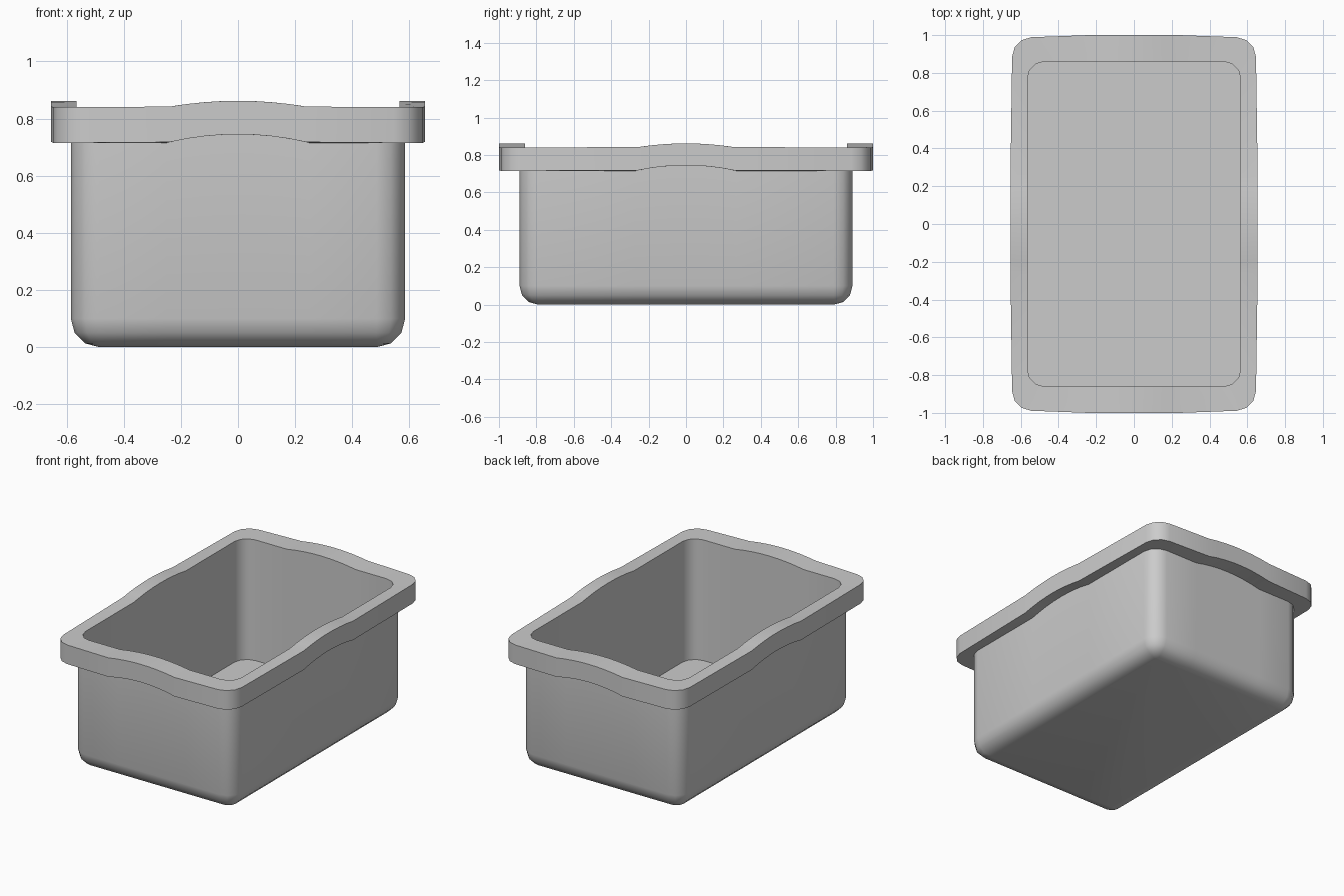
import bpy
import bmesh
import math

default = bpy.data.objects.get("Cube")
if default:
    bpy.data.objects.remove(default, do_unlink=True)

# Plain grey plastic
grey = bpy.data.materials.new("grey_plastic")
grey.use_nodes = True
colour = (0.6, 0.6, 0.6, 1)
grey.diffuse_color = colour
grey.node_tree.nodes["Principled BSDF"].inputs["Base Color"].default_value = colour

CORNER_STEPS = 3
CREST_X, CREST_Y = 0.25, 0.27   # half-lengths of the raised crests


def edge_samples(crest):
    return [crest * k / 4 for k in range(-4, 5)]


def outline(a, b, r, bulge=0.0):
    """Rounded rectangle with extra points along the crests, anticlockwise."""
    pts = []
    sides = [
        ([(a, t) for t in edge_samples(CREST_Y)], (1, 1)),
        ([(-t, b) for t in edge_samples(CREST_X)], (-1, 1)),
        ([(-a, -t) for t in edge_samples(CREST_Y)], (-1, -1)),
        ([(t, -b) for t in edge_samples(CREST_X)], (1, -1)),
    ]
    for i, (side, (sx, sy)) in enumerate(sides):
        pts += side
        for k in range(CORNER_STEPS + 1):
            ang = math.pi / 2 * (i + k / CORNER_STEPS)
            pts.append((sx * (a - r) + r * math.cos(ang),
                        sy * (b - r) + r * math.sin(ang)))
    # Bow the sides slightly outward at their middles
    bowed = []
    for x, y in pts:
        tx = max(0, abs(x) - CREST_X) / (a - CREST_X)
        ty = max(0, abs(y) - CREST_Y) / (b - CREST_Y)
        bowed.append((x - math.copysign(bulge * 0.7 * ty, x),
                      y - math.copysign(bulge * tx, y)))
    return bowed


def crest(x, y):
    """Arched rise at the middle of every side."""
    d = abs(x) / CREST_X if abs(y) > 0.8 else abs(y) / CREST_Y
    return max(0, 1 - d * d)


def ring(bm, a, b, r, z, rise=0.0, bulge=0.0):
    return [bm.verts.new((x, y, z + rise * crest(x, y)))
            for x, y in outline(a, b, r, bulge)]


# Tub: inner floor, inner wall, rim, outer wall and rounded base in one skin
bm = bmesh.new()
rings = [
    ring(bm, 0.565, 0.86, 0.09, 0.05),
    ring(bm, 0.565, 0.86, 0.09, 0.84, 0.022),
    ring(bm, 0.655, 1.0, 0.1, 0.84, 0.022, 0.015),
    ring(bm, 0.655, 1.0, 0.1, 0.715, 0.03, 0.015),
    ring(bm, 0.585, 0.89, 0.1, 0.715, 0.03),
]
FILLET = 0.1
for k in range(4):
    ang = math.pi / 2 * k / 3
    inset = FILLET * (1 - math.cos(ang))
    rings.append(ring(bm, 0.585 - inset, 0.89 - inset,
                      max(0.015, 0.1 - inset), FILLET * (1 - math.sin(ang))))
for upper, lower in zip(rings, rings[1:]):
    n = len(upper)
    for i in range(n):
        j = (i + 1) % n
        bm.faces.new((upper[i], upper[j], lower[j], lower[i]))
bm.faces.new(rings[0])
bm.faces.new(rings[-1])
bmesh.ops.remove_doubles(bm, verts=bm.verts, dist=0.0005)
bmesh.ops.recalc_face_normals(bm, faces=bm.faces)

mesh = bpy.data.meshes.new("storage_tub")
bm.to_mesh(mesh)
bm.free()
mesh.materials.append(grey)
tub = bpy.data.objects.new("storage_tub", mesh)
bpy.context.collection.objects.link(tub)

bpy.ops.object.select_all(action="DESELECT")
tub.select_set(True)
bpy.context.view_layer.objects.active = tub
bpy.ops.object.shade_smooth_by_angle(angle=math.radians(40))
